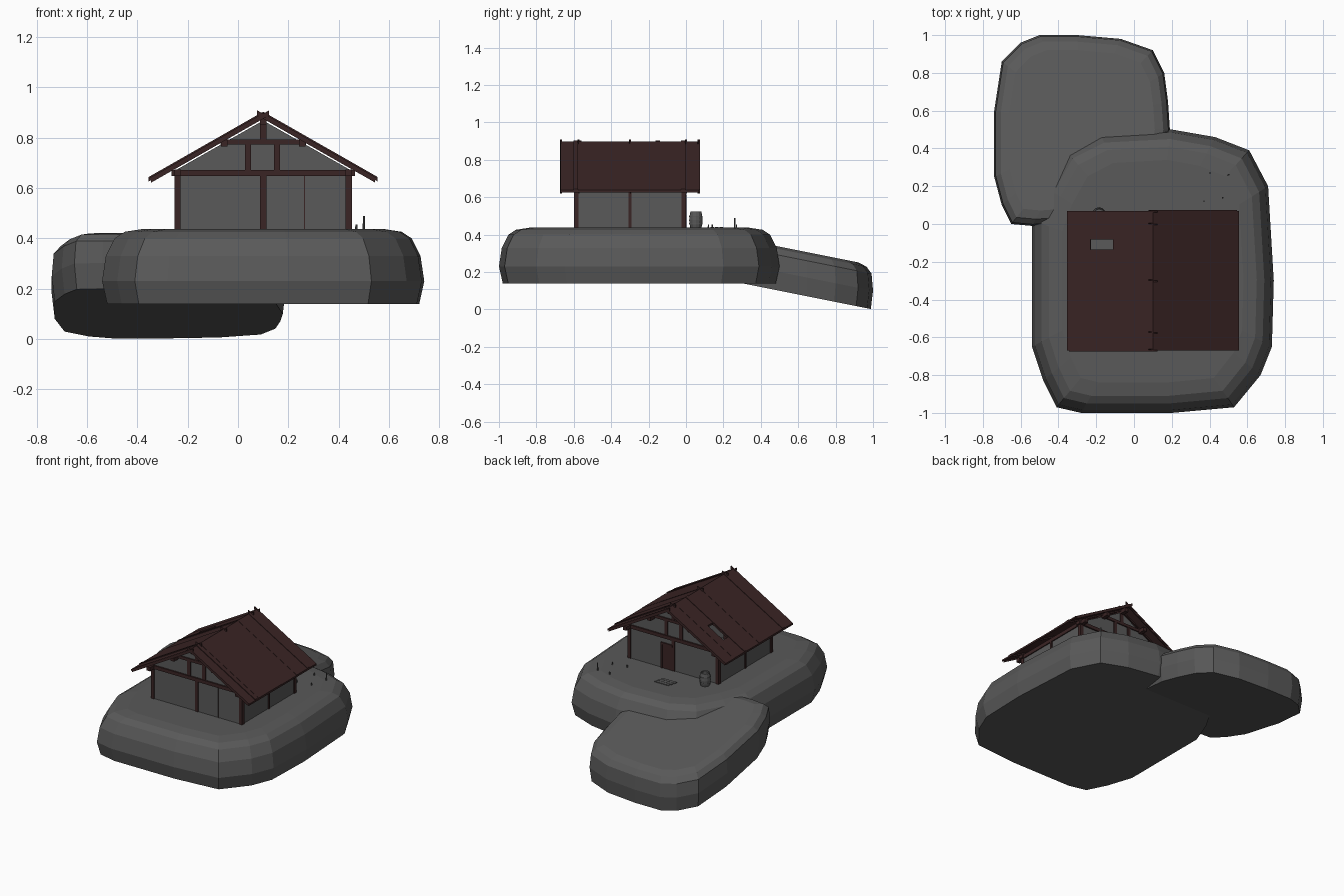
import bpy, bmesh, math

cube = bpy.data.objects.get("Cube")
if cube:
    bpy.data.objects.remove(cube, do_unlink=True)


def material(name, rgb):
    m = bpy.data.materials.new(name)
    m.use_nodes = True
    m.diffuse_color = (*rgb, 1)
    bsdf = next(n for n in m.node_tree.nodes if n.type == 'BSDF_PRINCIPLED')
    bsdf.inputs["Base Color"].default_value = (*rgb, 1)
    return m


GREY = material("stone grey", (0.1, 0.1, 0.1))
WOOD = material("dark red brown", (0.042, 0.018, 0.018))


def finish(name, bm, mat):
    bmesh.ops.recalc_face_normals(bm, faces=bm.faces)
    mesh = bpy.data.meshes.new(name)
    bm.to_mesh(mesh)
    bm.free()
    mesh.materials.append(mat)
    ob = bpy.data.objects.new(name, mesh)
    bpy.context.collection.objects.link(ob)
    return ob


def loft(bm, rings):
    """Closed solid through rings of points."""
    loops = [[bm.verts.new(p) for p in ring] for ring in rings]
    n = len(loops[0])
    for a, b in zip(loops, loops[1:]):
        for i in range(n):
            j = (i + 1) % n
            bm.faces.new((a[i], a[j], b[j], b[i]))
    bm.faces.new(loops[0])
    bm.faces.new(loops[-1])


def build(name, pieces, mat):
    """Object from xz profiles, each extruded from y0 to y1."""
    bm = bmesh.new()
    for profile, y0, y1 in pieces:
        loft(bm, [[(x, y, z) for x, z in profile] for y in (y0, y1)])
    return finish(name, bm, mat)


def rect(x0, x1, z0, z1):
    return [(x0, z0), (x1, z0), (x1, z1), (x0, z1)]


# Rocks: an outline stacked at several heights with insets
def rock(name, outline, centre, half, levels, height):
    rings = []
    for h, inset in levels:
        ring = []
        for x, y in outline:
            px = centre[0] + (x - centre[0]) * (1 - inset / half[0])
            py = centre[1] + (y - centre[1]) * (1 - inset / half[1])
            ring.append((px, py, height(py) + h))
        rings.append(ring)
    bm = bmesh.new()
    loft(bm, rings)
    return finish(name, bm, GREY)


main_outline = [(-.41, -.97), (-.28, -1), (.2, -1), (.53, -.97), (.67, -.8), (.73, -.65),
                (.74, -.3), (.71, .2), (.61, .39), (.43, .46), (.2, .5), (-.18, .48),
                (-.36, .39), (-.47, .2), (-.54, .02), (-.54, -.65), (-.48, -.83)]
rock("main_rock", main_outline, (.1, -.25), (.64, .745),
     [(.14, .02), (.23, 0), (.33, .015), (.40, .05), (.426, .09), (.437, .16)],
     lambda y: 0)

low_outline = [(-.74, .6), (-.70, .86), (-.6, .96), (-.5, 1), (-.3, 1), (-.07, .98),
               (.1, .92), (.16, .8), (.18, .65), (.19, .5), (.15, .2), (0, .03),
               (-.54, -.01), (-.65, 0), (-.7, .1), (-.74, .25)]
rock("low_rock", low_outline, (-.275, .5), (.465, .5),
     [(0, .012), (.1, 0), (.19, .008), (.222, .035), (.236, .08)],
     lambda y: .2 - .2 * y)

# House dimensions
MID, RIDGE, PITCH = .1, .887, .57
FRONT, BACK, BASE = -.6, 0, .43


def slope(side, u0, u1, t0, t1):
    """Slanted strip under or over the roof line on one side."""
    return [(MID + side * u, RIDGE - PITCH * u + t)
            for u, t in ((u0, t0), (u1, t0), (u1, t1), (u0, t1))]


# Walls
gable = [(-.24, BASE), (.44, BASE), (.44, .675), (MID, .868), (-.24, .675)]
build("front_wall", [(gable, FRONT + .006, FRONT + .016)], GREY)
build("back_wall", [(gable, BACK - .016, BACK - .006)], GREY)
build("side_walls", [(rect(x - .005, x + .005, BASE, .67), FRONT + .01, BACK - .01)
                     for x in (-.241, .441)], GREY)
build("front_wall_batten", [(rect(.263, .266, BASE, .65), FRONT + .002, FRONT + .01)], WOOD)

# Timber frame on both gables
frame = []
for y0, y1 in ((FRONT, FRONT + .024), (BACK - .024, BACK)):
    frame += [(rect(x - .0125, x + .0125, BASE, .65), y0, y1) for x in (-.24, MID, .44)]
    frame += [(rect(x - .0125, x + .0125, .67, .775), y0, y1) for x in (.04, .155)]
    frame += [(rect(MID - .0125, MID + .0125, .785, .875), y0, y1),
              (rect(-.265, .465, .648, .672), y0 - .004, y1 + .004),
              (rect(-.07, .27, .772, .792), y0 - .002, y1 + .002)]
build("gable_frame", frame, WOOD)
build("side_middle_posts", [(rect(x - .01, x + .01, BASE, .65), -.308, -.292)
                            for x in (-.243, .443)], WOOD)

# Purlins running the length of the house and poking out under the roof
build("purlins", [(rect(x - .013, x + .013, z - .013, z + .013), -.645, .045)
                  for x, z in ((-.24, .66), (.44, .66), (-.055, .777), (.255, .777), (MID, .865))],
      WOOD)

# Door at the back with its frame
build("door", [(rect(.112, .182, BASE, .6), BACK - .01, BACK - .001)], WOOD)
build("door_frame", [(rect(.182, .194, BASE, .615), BACK - .012, BACK + .003),
                     (rect(.105, .194, .6, .615), BACK - .012, BACK + .003)], WOOD)

# Rafters crossing at the ridge
rafters = []
for i, y in enumerate((-.668, -.575, -.3, 0, .068)):
    for s in (-1, 1):
        off = s * .003
        rafters.append((slope(s, -.024, .445, -.012, .008), y + off - .003, y + off + .003))
build("rafters", rafters, WOOD)

# Roof boards, with one broken gap on the -x side
EAVE = .455
cuts = [-.67, -.565, -.3, -.145, -.02, .07]
for s, name in ((-1, "right_roof"), (1, "left_roof")):
    boards = []
    for i, (y0, y1) in enumerate(zip(cuts, cuts[1:])):
        lift = .002 * (i % 2)
        if s < 0 and i == 3:
            for u0, u1, a, b in ((0, .21, y0, y1), (.33, EAVE, y0, y1),
                                 (.21, .33, y0, -.135), (.21, .33, -.082, y1)):
                boards.append((slope(s, u0, u1, -.002, .01 + lift), a, b))
        else:
            boards.append((slope(s, 0, EAVE, -.002, .01 + lift), y0, y1))
    # Narrow cover strips over the joints
    strips = (-.57, -.15) if s < 0 else (-.59, -.015)
    boards += [(slope(s, 0, EAVE, .005, .016), y - .012, y + .012) for y in strips]
    build(name, boards, WOOD)


# Round items: barrel and short stakes
def turned(name, x, y, profile, sides):
    bm = bmesh.new()
    loft(bm, [[(x + r * math.cos(math.tau * k / sides), y + r * math.sin(math.tau * k / sides), z)
               for k in range(sides)] for r, z in profile])
    return finish(name, bm, GREY)


turned("barrel", -.185, .053,
       [(.028, .43), (.034, .455), (.036, .478), (.034, .5), (.029, .525), (.024, .525), (.024, .515)], 12)
for i, z in enumerate((.456, .494)):
    turned(f"barrel_band_{i + 1}", -.185, .053, [(.036, z), (.036, z + .007)], 12)

for i, (x, y, top) in enumerate(((.5, .26, .488), (.4, .27, .455), (.47, .14, .455), (.37, .12, .455))):
    turned(f"stake_{i + 1}", x, y, [(.005, .42), (.004, top)], 6)

# Flat planks in front of the back door
build("doorstep_planks", [(rect(-.02 + .008 * k, .09 + .006 * k, .434, .442), .13 + .024 * k, .151 + .024 * k)
                          for k in range(3)], GREY)
